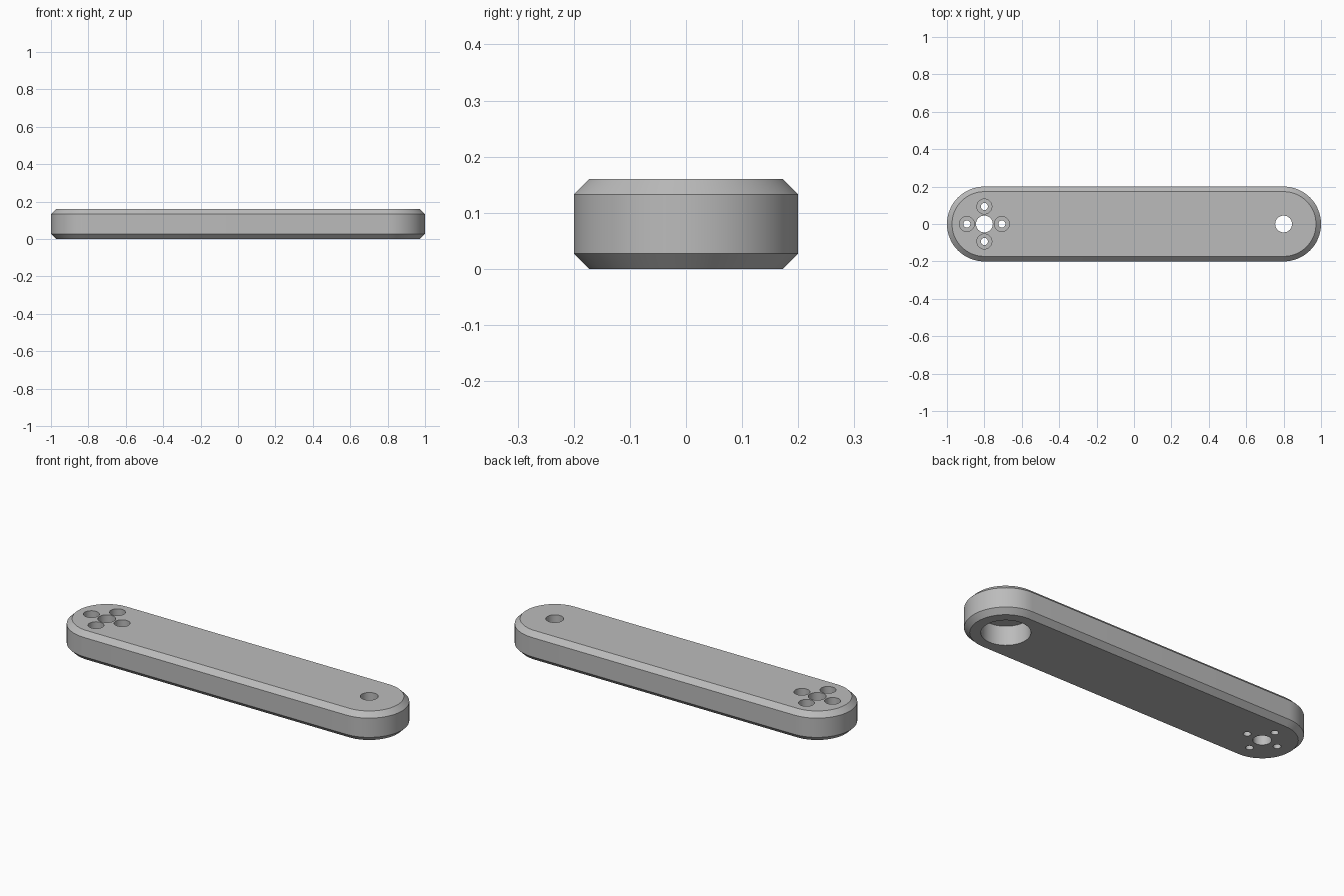
import bpy, bmesh, math

if "Cube" in bpy.data.objects:
    bpy.data.objects.remove(bpy.data.objects["Cube"])

HEIGHT, RADIUS, CHAMFER, PIVOT = 0.16, 0.2, 0.027, 0.8
SEGMENTS = 32

grey = bpy.data.materials.new("machined grey")
grey.use_nodes = True
colour = (0.5, 0.5, 0.5, 1)
grey.diffuse_color = colour
grey.node_tree.nodes["Principled BSDF"].inputs["Base Color"].default_value = colour


def outline(radius):
    """Rounded bar outline, anticlockwise from the right end."""
    points = []
    for side, start in ((1, -math.pi / 2), (-1, math.pi / 2)):
        for i in range(SEGMENTS + 1):
            a = start + math.pi * i / SEGMENTS
            points.append((side * PIVOT + radius * math.cos(a), radius * math.sin(a)))
    return points


# Bar with chamfered upper and lower rims
bm = bmesh.new()
levels = [(0, RADIUS - CHAMFER), (CHAMFER, RADIUS),
          (HEIGHT - CHAMFER, RADIUS), (HEIGHT, RADIUS - CHAMFER)]
rings = [[bm.verts.new((x, y, z)) for x, y in outline(r)] for z, r in levels]
for low, high in zip(rings, rings[1:]):
    for i in range(len(low)):
        j = (i + 1) % len(low)
        bm.faces.new((low[i], low[j], high[j], high[i]))
bm.faces.new(reversed(rings[0]))
bm.faces.new(rings[-1])
mesh = bpy.data.meshes.new("arm_bar")
bm.to_mesh(mesh)
bm.free()
mesh.materials.append(grey)
arm = bpy.data.objects.new("arm_bar", mesh)
bpy.context.collection.objects.link(arm)


def drill(x, y, radius, bottom, top):
    """Cut a round hole between two heights."""
    bpy.ops.mesh.primitive_cylinder_add(vertices=48, radius=radius, depth=top - bottom,
                                        location=(x, y, (top + bottom) / 2))
    cutter = bpy.context.object
    cutter.name = "hole_cutter"
    cutter.hide_render = True
    cutter.data.materials.append(grey)
    cut = arm.modifiers.new("hole", "BOOLEAN")
    cut.operation = "DIFFERENCE"
    cut.solver = "EXACT"
    cut.object = cutter
    bpy.ops.object.select_all(action="DESELECT")
    arm.select_set(True)
    bpy.context.view_layer.objects.active = arm
    bpy.ops.object.modifier_apply(modifier=cut.name)
    bpy.data.objects.remove(cutter)


BELOW, ABOVE = -0.1, HEIGHT + 0.1

# Shaft holes at both ends, bearing pocket under the right one
for end in (-PIVOT, PIVOT):
    drill(end, 0, 0.045, BELOW, ABOVE)
drill(PIVOT, 0, 0.12, BELOW, 0.105)

# Four counterbored screw holes around the other shaft
for k in range(4):
    a = k * math.pi / 2
    x, y = -PIVOT + 0.0935 * math.cos(a), 0.0935 * math.sin(a)
    drill(x, y, 0.019, BELOW, ABOVE)
    drill(x, y, 0.04, 0.08, ABOVE)

bpy.ops.object.shade_smooth_by_angle(angle=math.radians(30))
